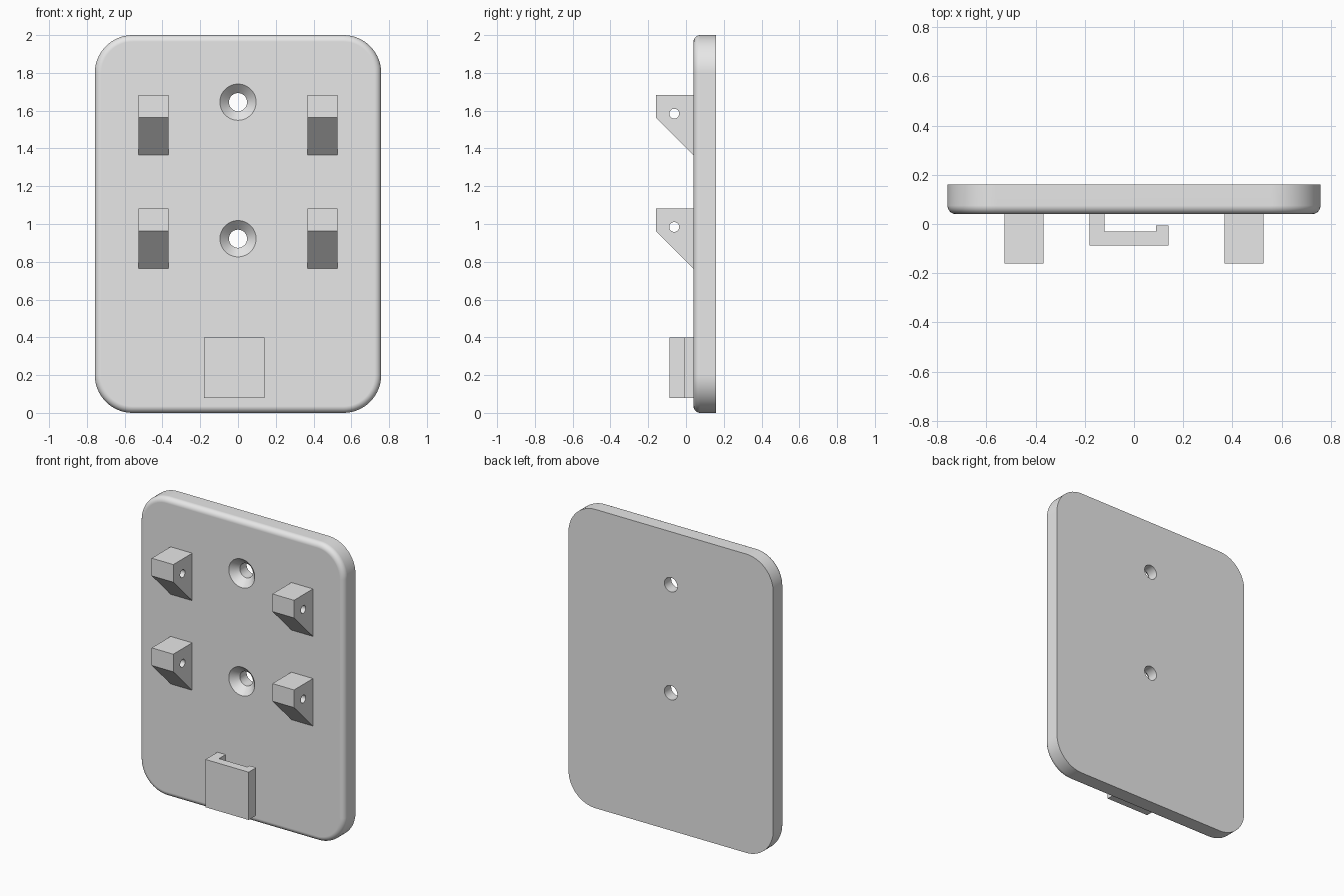
import bpy, bmesh, math
from mathutils import Matrix, Vector

cube = bpy.data.objects.get("Cube")
if cube:
    bpy.data.objects.remove(cube, do_unlink=True)

# One plain grey plastic
grey = bpy.data.materials.new("light grey")
grey.use_nodes = True
colour = (0.8, 0.8, 0.8, 1)
grey.diffuse_color = colour
grey.node_tree.nodes["Principled BSDF"].inputs["Base Color"].default_value = colour

FRONT, BACK = 0.04, 0.16   # plate faces in y


def finish(bm, name):
    bmesh.ops.recalc_face_normals(bm, faces=bm.faces)
    mesh = bpy.data.meshes.new(name)
    bm.to_mesh(mesh)
    bm.free()
    mesh.materials.append(grey)
    obj = bpy.data.objects.new(name, mesh)
    bpy.context.collection.objects.link(obj)
    return obj


def loft(name, rings):
    """Skin a list of equal-length point rings and cap both ends."""
    bm = bmesh.new()
    loops = [[bm.verts.new(p) for p in ring] for ring in rings]
    n = len(loops[0])
    for a, b in zip(loops, loops[1:]):
        for i in range(n):
            j = (i + 1) % n
            bm.faces.new((a[i], a[j], b[j], b[i]))
    bm.faces.new(loops[0])
    bm.faces.new(loops[-1])
    return finish(bm, name)


def rounded_ring(inset, y, half_w=0.758, half_h=1.0, radius=0.2, steps=16):
    points = []
    for k, (sx, sz) in enumerate([(1, 1), (-1, 1), (-1, -1), (1, -1)]):
        cx, cz = sx * (half_w - radius), 1 + sz * (half_h - radius)
        for s in range(steps + 1):
            a = math.pi / 2 * (k + s / steps)
            r = radius - inset
            points.append((cx + r * math.cos(a), y, cz + r * math.sin(a)))
    return points


def circle(centre, radius, axis, steps=48):
    points = []
    for i in range(steps):
        a = math.tau * i / steps
        c, s = radius * math.cos(a), radius * math.sin(a)
        offset = Vector((0, c, s)) if axis == "x" else Vector((c, 0, s))
        points.append(Vector(centre) + offset)
    return points


def cut(obj, cutter):
    mod = obj.modifiers.new("cut", "BOOLEAN")
    mod.operation, mod.solver, mod.object = "DIFFERENCE", "EXACT", cutter
    bpy.context.view_layer.objects.active = obj
    bpy.ops.object.modifier_apply(modifier=mod.name)
    bpy.data.objects.remove(cutter, do_unlink=True)


def smooth(obj):
    bpy.ops.object.select_all(action="DESELECT")
    obj.select_set(True)
    bpy.context.view_layer.objects.active = obj
    bpy.ops.object.shade_smooth_by_angle(angle=math.radians(30))
    mod = obj.modifiers.new("flat_face_normals", "WEIGHTED_NORMAL")
    mod.keep_sharp = True


# Plate with a rounded front rim
FILLET = 0.035
rings = [rounded_ring(0, BACK)]
for i in range(9):
    a = math.pi / 2 * i / 8
    rings.append(rounded_ring(FILLET * (1 - math.cos(a)),
                              FRONT + FILLET * (1 - math.sin(a))))
plate = loft("back_plate", rings)

# Countersunk screw holes
for z in (1.645, 0.922):
    sections = [(FRONT - 0.01, 0.106), (FRONT + 0.048, 0.048), (BACK + 0.02, 0.048)]
    cut(plate, loft("screw_cutter",
                    [circle((0, y, z), r, "y") for y, r in sections]))
smooth(plate)

# Four wedge brackets, each with a cross pin hole
for side, sign in (("left", 1), ("right", -1)):
    for level, top in (("upper", 1.682), ("lower", 1.082)):
        profile = [(FRONT, top), (-0.16, top), (-0.16, top - 0.118), (FRONT, top - 0.318)]
        bracket = loft(f"{level}_{side}_bracket",
                       [[(sign * x, y, z) for y, z in profile] for x in (0.367, 0.527)])
        cut(bracket, loft("pin_cutter", [circle((sign * x, -0.062, top - 0.098), 0.026, "x", 32)
                                         for x in (0.3, 0.6)]))
        smooth(bracket)

# Hooked clip, open on one side
hook = [(-0.18, FRONT), (-0.18, -0.087), (0.14, -0.087), (0.14, -0.007),
        (0.09, -0.007), (0.09, -0.03), (-0.12, -0.03), (-0.12, FRONT)]
loft("hook_clip", [[(x, y, z) for x, y in hook] for z in (0.08, 0.4)])
